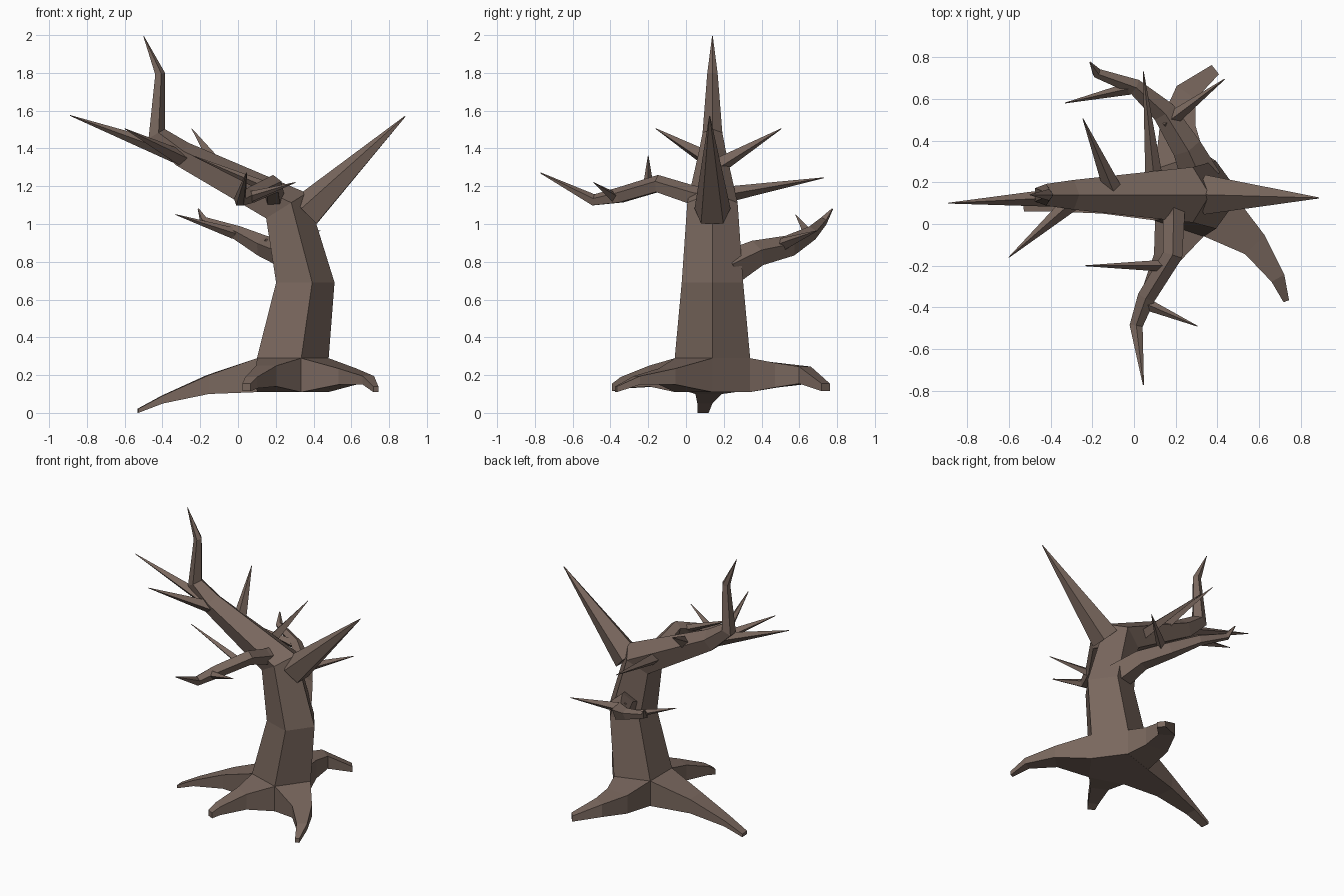
import bpy, bmesh, math
from mathutils import Vector

bark = bpy.data.materials.new("bark")
bark.diffuse_color = (0.19, 0.135, 0.11, 1)


def loft(name, rings):
    """Skin a list of equal-sized rings and cap both ends."""
    bm = bmesh.new()
    loops = [[bm.verts.new(p) for p in r] for r in rings]
    n = len(loops[0])
    for a, b in zip(loops, loops[1:]):
        for i in range(n):
            j = (i + 1) % n
            bm.faces.new((a[i], a[j], b[j], b[i]))
    bm.faces.new(loops[0][::-1])
    bm.faces.new(loops[-1])
    bmesh.ops.recalc_face_normals(bm, faces=bm.faces[:])
    me = bpy.data.meshes.new(name)
    bm.to_mesh(me)
    bm.free()
    ob = bpy.data.objects.new(name, me)
    bpy.context.collection.objects.link(ob)
    me.materials.append(bark)
    return ob


def ring(c, u, v, r, n):
    return [c + r * (math.cos(2 * math.pi * i / n) * u + math.sin(2 * math.pi * i / n) * v)
            for i in range(n)]


def branch(name, path, n=5):
    """Tapered tube along (x, y, z, radius) points."""
    pts = [Vector(p[:3]) for p in path]
    rings = []
    for i, p in enumerate(pts):
        t = Vector()
        if i > 0:
            t += (p - pts[i - 1]).normalized()
        if i < len(pts) - 1:
            t += (pts[i + 1] - p).normalized()
        t.normalize()
        up = Vector((0, 0, 1))
        u = (up - t * up.dot(t)).normalized()
        rings.append(ring(p, u, t.cross(u), path[i][3], n))
    return loft(name, rings)


# Trunk bending into the main limb: x, z, radius, tilt
trunk = [(0.27, 0.11, 0.21, 0), (0.27, 0.29, 0.21, 0), (0.34, 0.69, 0.171, 0),
         (0.245, 1.09, 0.14, 32), (-0.3, 1.365, 0.075, 60), (-0.435, 1.475, 0.055, 30),
         (-0.415, 1.795, 0.029, 10), (-0.5, 1.995, 0.002, 25)]
rings = []
for x, z, r, tilt in trunk:
    a = math.radians(tilt)
    rings.append(ring(Vector((x, 0.14, z)), Vector((math.cos(a), 0, math.sin(a))),
                      Vector((0, 1, 0)), r, 5))
loft("trunk", rings)

# Roots grown from the base faces: x, y, half width, bottom, top
roots = {
    "left_root": (180, [(-0.16, 0.12, 0.07, 0.10, 0.2), (-0.4, 0.1, 0.04, 0.05, 0.092),
                        (-0.53, 0.09, 0.03, 0.0, 0.022)]),
    "front_root": (252, [(0.15, -0.17, 0.06, 0.14, 0.25), (0.07, -0.33, 0.035, 0.13, 0.19),
                         (0.045, -0.38, 0.025, 0.115, 0.155)]),
    "right_root": (324, [(0.58, -0.1, 0.065, 0.15, 0.235), (0.69, -0.26, 0.035, 0.15, 0.195),
                         (0.73, -0.37, 0.014, 0.11, 0.14)]),
    "back_root": (108, [(0.21, 0.48, 0.085, 0.135, 0.265), (0.25, 0.63, 0.055, 0.155, 0.245),
                        (0.39, 0.74, 0.028, 0.115, 0.155)]),
}
for name, (deg, secs) in roots.items():
    a = math.radians(deg)
    out = Vector((math.cos(a), math.sin(a), 0))
    start = Vector((0.27, 0.14, 0)) + out * 0.168
    secs = [(start.x, start.y, 0.123, 0.11, 0.29)] + secs
    rings = []
    for i, (x, y, hw, zb, zt) in enumerate(secs):
        c = Vector((x, y, 0))
        d = out
        if i > 0:
            q = secs[min(i + 1, len(secs) - 1)]
            d = (Vector((q[0], q[1], 0)) - Vector((secs[i - 1][0], secs[i - 1][1], 0))).normalized()
        s = Vector((-d.y, d.x, 0)) * hw
        rings.append([c + k * s + Vector((0, 0, z))
                      for k, z in ((-1, zb), (1, zb), (1, zt), (-1, zt))])
    loft(name, rings)

# Larger limbs: x, y, z, radius
branch("right_spike", [(0.36, 0.14, 1.06, 0.1), (0.885, 0.125, 1.57, 0.003)])
branch("front_limb", [(0.19, 0.14, 1.13, 0.06), (0.19, 0.03, 1.15, 0.055), (0.185, -0.15, 1.21, 0.05),
                      (0.06, -0.35, 1.15, 0.045), (0.01, -0.49, 1.125, 0.033),
                      (0.045, -0.77, 1.27, 0.003)])
branch("back_limb", [(0.32, 0.22, 0.76, 0.1), (0.25, 0.37, 0.84, 0.075), (0.14, 0.54, 0.88, 0.06),
                     (0.0, 0.66, 0.95, 0.04), (-0.18, 0.725, 1.015, 0.025),
                     (-0.21, 0.775, 1.08, 0.004)])

# Twigs: base, base radius, tip
twigs = [
    ((0.16, -0.2, 1.19), 0.03, (-0.235, -0.2, 1.36)),
    ((0.05, -0.38, 1.14), 0.03, (0.305, -0.49, 1.22)),
    ((-0.02, 0.65, 0.95), 0.03, (-0.33, 0.58, 1.05)),
    ((0.15, 0.48, 0.88), 0.04, (0.435, 0.695, 0.965)),
    ((0.1, 0.18, 1.15), 0.045, (0.045, 0.73, 1.245)),
    ((-0.1, 0.16, 1.3), 0.045, (-0.245, 0.505, 1.505)),
    ((-0.28, 0.12, 1.34), 0.045, (-0.6, -0.16, 1.505)),
    ((-0.3, 0.13, 1.36), 0.05, (-0.89, 0.1, 1.575)),
]
for i, (base, r, tip) in enumerate(twigs):
    branch(f"twig_{i + 1}", [(*base, r), (*tip, 0.002)], 4)
